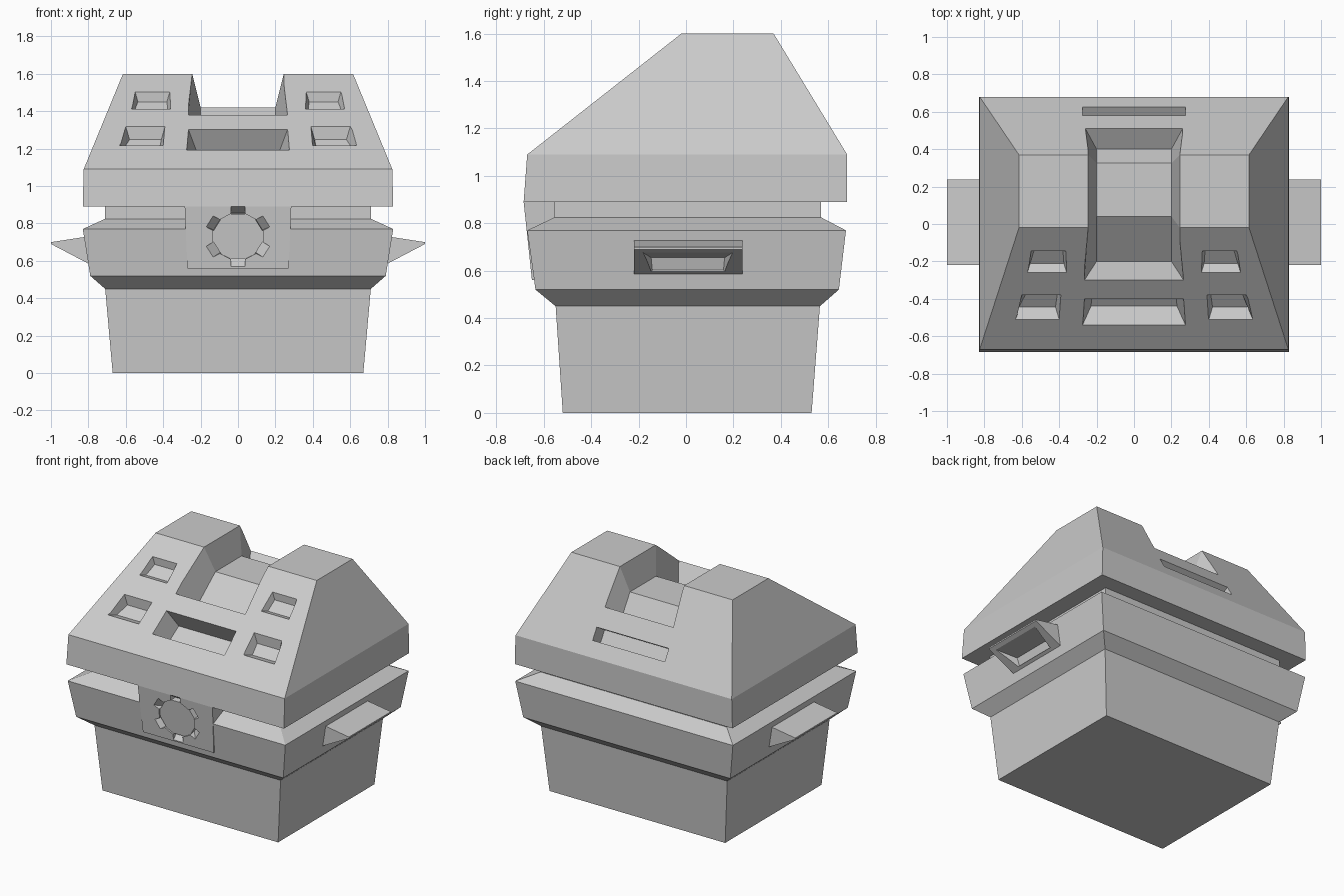
import bpy, bmesh, math
from mathutils import Vector, Matrix

if "Cube" in bpy.data.objects:
    bpy.data.objects.remove(bpy.data.objects["Cube"], do_unlink=True)

grey = bpy.data.materials.new("light_grey")
grey.use_nodes = True
grey.diffuse_color = (0.6, 0.6, 0.6, 1)
grey.node_tree.nodes["Principled BSDF"].inputs["Base Color"].default_value = (0.6, 0.6, 0.6, 1)


def loft(name, rings):
    """Skin a closed solid through rings of equal length."""
    bm = bmesh.new()
    loops = [[bm.verts.new(p) for p in ring] for ring in rings]
    for a, b in zip(loops, loops[1:]):
        for i in range(len(a)):
            j = (i + 1) % len(a)
            bm.faces.new((a[i], a[j], b[j], b[i]))
    bm.faces.new(loops[0])
    bm.faces.new(loops[-1])
    bmesh.ops.recalc_face_normals(bm, faces=bm.faces)
    mesh = bpy.data.meshes.new(name)
    bm.to_mesh(mesh)
    bm.free()
    mesh.materials.append(grey)
    obj = bpy.data.objects.new(name, mesh)
    bpy.context.scene.collection.objects.link(obj)
    return obj


def box_ring(half_x, front, back, z):
    return [(-half_x, front, z), (half_x, front, z), (half_x, back, z), (-half_x, back, z)]


def station(inner_x, inner, outer_x, outer, reach=1.4):
    """Cross-section of a cutter: narrow at the floor, flared past the lip."""
    floor = [Vector((x, *inner)) for x in inner_x]
    lip = [Vector((x, *outer)) for x in outer_x]
    far = [f + (l - f) * reach for f, l in zip(floor, lip)]
    return [floor[0], floor[1], far[1], far[0]]


def pocket(low_x, low, high_x, high, depth, rise, taper):
    """Tapered pocket cutter sunk into a sloping face, from two lip points."""
    low, high = Vector(low), Vector(high)
    up = (high - low).normalized()
    normal = Vector((-up.y, up.x))
    if normal.y < 0:
        normal = -normal
    rings = []
    for xs, lip, sign in ((low_x, low, 1), (high_x, high, -1)):
        a, b = sorted(xs)
        floor = lip - normal * depth + up * rise * sign
        rings.append(station((a + taper, b - taper), floor, (a, b), lip))
    return loft("pocket_cutter", rings)


def carve(obj, cutters):
    for c in cutters:
        mod = obj.modifiers.new("cut", 'BOOLEAN')
        mod.operation, mod.solver, mod.object = 'DIFFERENCE', 'EXACT', c
    bpy.context.view_layer.update()
    deps = bpy.context.evaluated_depsgraph_get()
    mesh = bpy.data.meshes.new_from_object(obj.evaluated_get(deps))
    obj.modifiers.clear()
    obj.data = mesh


def discard(cutters):
    for c in cutters:
        bpy.data.objects.remove(c, do_unlink=True)


# Body with flared rim and recessed neck
body = loft("body", [box_ring(*r) for r in (
    (0.67, -0.52, 0.53, 0), (0.71, -0.55, 0.565, 0.45), (0.79, -0.635, 0.645, 0.52),
    (0.83, -0.67, 0.675, 0.77), (0.71, -0.555, 0.57, 0.825), (0.71, -0.555, 0.57, 0.90))])

# Lid with sloping roof
lid = loft("lid", [box_ring(*r) for r in (
    (0.83, -0.685, 0.68, 0.89), (0.825, -0.67, 0.68, 1.09), (0.615, -0.02, 0.37, 1.6))])


def front_slope(y):
    return (y, 1.09 + (y + 0.67) * 0.785)


def back_slope(y):
    return (y, 1.09 + (0.68 - y) * 1.645)


# Channel over the roof, following its profile
channel = loft("channel_cutter", [
    station((-0.2, 0.2), inner, (-w, w), outer) for inner, w, outer in (
        ((-0.2, 1.23), 0.265, front_slope(-0.3)),
        ((0.04, 1.42), 0.245, (-0.02, 1.6)),
        ((0.325, 1.42), 0.245, (0.37, 1.6)),
        ((0.4, 1.3), 0.26, back_slope(0.51)))])
cutters = [channel]

# Front pockets, rear slot
cutters.append(pocket((-0.275, 0.275), front_slope(-0.54), (-0.265, 0.265),
                      front_slope(-0.4), 0.137, 0.02, 0.045))
cutters.append(pocket((-0.275, 0.275), back_slope(0.625), (-0.275, 0.275),
                      back_slope(0.58), 0.1, 0, 0))
for s in (-1, 1):
    cutters.append(pocket((s * 0.4, s * 0.635), front_slope(-0.51), (s * 0.39, s * 0.6),
                          front_slope(-0.38), 0.057, 0.04, 0.02))
    cutters.append(pocket((s * 0.36, s * 0.57), front_slope(-0.26), (s * 0.365, s * 0.55),
                          front_slope(-0.145), 0.042, 0.03, 0.015))
carve(lid, cutters)
discard(cutters)

# Latch plate hanging from the lid
latch = loft("latch", [box_ring(0.27, -0.65, -0.54, 0.56), box_ring(0.285, -0.685, -0.54, 0.89)])

# Round emblem: shallow disc and six wedge notches
place = (Matrix.Translation((0, -0.668, 0.73)) @ Matrix.Rotation(math.atan(0.106), 4, 'X')
         @ Matrix.Diagonal((1.08, 1, 1, 1)))


def disc_ring(depth):
    return [place @ Vector((0.128 * math.cos(a), depth, 0.128 * math.sin(a)))
            for a in (math.radians(15 + 30 * i) for i in range(12))]


emblem = [loft("disc_cutter", [disc_ring(-0.03), disc_ring(0.01)])]
wedge = ((0.162, 0), (0.12, 0.05), (0.12, -0.03), (0.187, -0.03))
for i in range(6):
    turn = place @ Matrix.Rotation(math.radians(60 * i), 4, 'Y')
    emblem.append(loft("notch_cutter", [
        [turn @ Vector((x, d, r)) for r, d in wedge] for x in (-0.034, 0.034)]))
carve(latch, emblem)
carve(body, emblem)
discard(emblem)

# Side handles, hollow underneath
profile = ((0.76, 0.735), (0.83, 0.726), (1.0, 0.7), (1.0, 0.69), (0.79, 0.58), (0.76, 0.58))
hollow = (((0.815, 0.602), 0.15), ((0.83, 0.655), 0.155), ((1.0, 0.68), 0.195), ((0.84, 0.58), 0.17))
for s, side in ((1, "left"), (-1, "right")):
    handle = loft(side + "_handle", [
        [(s * x, y, z) for x, z in profile] for y in (-0.22, 0.238)])
    scoop = loft("scoop_cutter", [
        [(s * x, 0.008 + e * w, z) for (x, z), w in hollow] for e in (-1, 1)])
    carve(handle, [scoop])
    discard([scoop])
